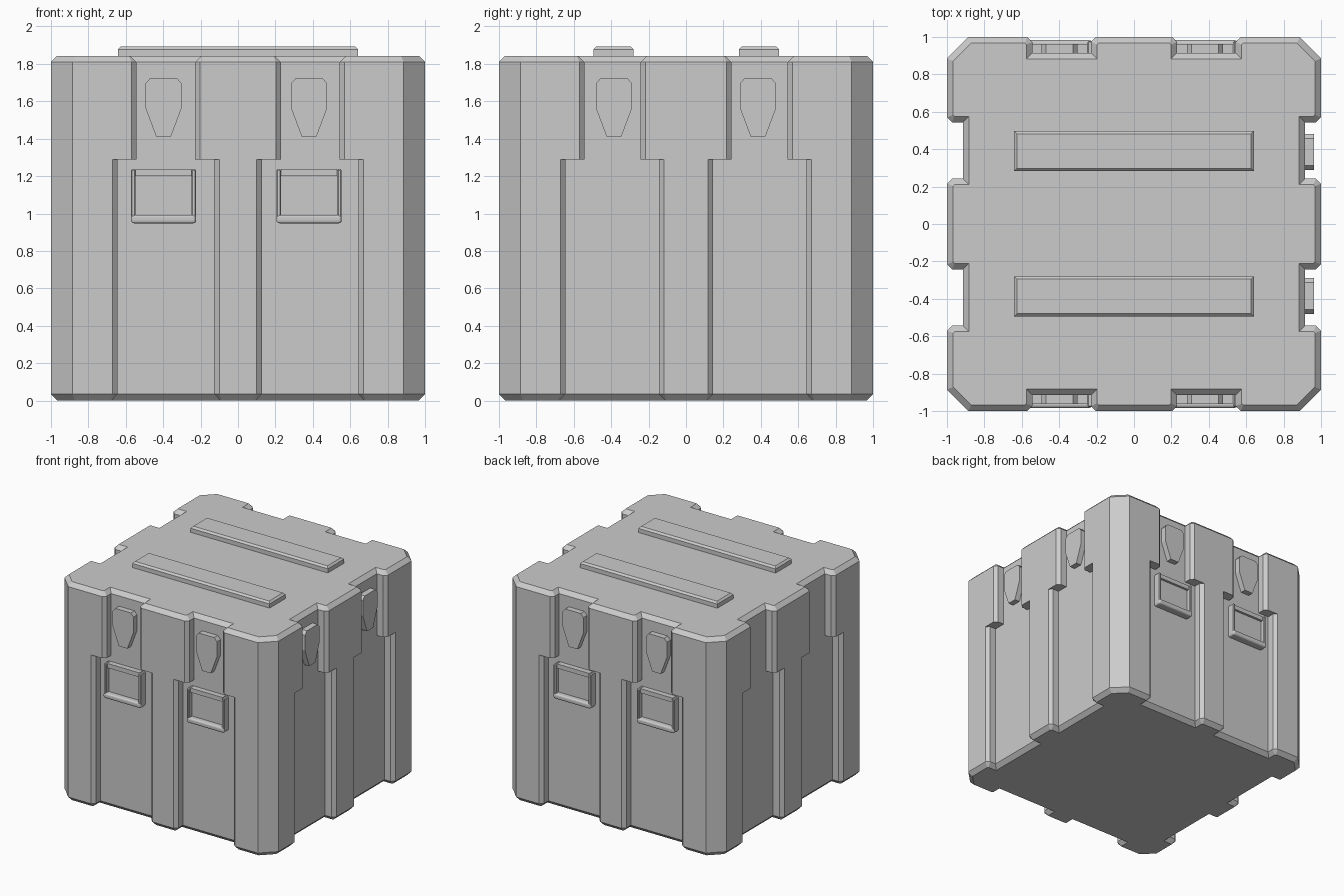
import bpy, bmesh
from mathutils import Matrix, Vector

if "Cube" in bpy.data.objects:
    bpy.data.objects.remove(bpy.data.objects["Cube"])

FLOOR = 0.915    # distance of the groove floors from the centre
BEV = 0.027      # chamfer on the groove lips
CORNER = 0.115   # chamfer on the vertical corners


def finish(name, bm, bevel=0.0, segments=1):
    mesh = bpy.data.meshes.new(name)
    bm.to_mesh(mesh)
    bm.free()
    obj = bpy.data.objects.new(name, mesh)
    bpy.context.collection.objects.link(obj)
    if bevel:
        mod = obj.modifiers.new("bevel", 'BEVEL')
        mod.width, mod.segments = bevel, segments
    return obj


def side(inner, outer):
    """Front edge of the plan outline, left to right, with two grooves."""
    half = [(inner - BEV, -1), (inner, -1 + BEV), (inner, -FLOOR),
            (outer, -FLOOR), (outer, -1 + BEV), (outer + BEV, -1), (1 - CORNER, -1)]
    return [Vector((-x, y)) for x, y in reversed(half)] + [Vector(p) for p in half]


def outline(front, flank):
    """Whole plan outline, counter-clockwise, one side per quarter turn."""
    pts = []
    for i in range(4):
        turn = Matrix.Rotation(i * 1.5707963268, 2)
        pts += [turn @ p for p in side(*(flank if i % 2 else front))]
    return pts


def inset(pts, d):
    """Mitred inset of a counter-clockwise outline."""
    out = []
    for i, p in enumerate(pts):
        a = (p - pts[i - 1]).normalized()
        b = (pts[(i + 1) % len(pts)] - p).normalized()
        na, nb = Vector((-a.y, a.x)), Vector((-b.y, b.x))
        out.append(p + (na + nb) * (d / (1 + na.dot(nb))))
    return out


# Crate body: wide grooves below, narrow grooves in the lid
low = outline((0.127, 0.643), (0.145, 0.645))
high = outline((0.23, 0.543), (0.243, 0.543))
levels = [(0, inset(low, 0.033)), (0.035, low), (1.29, low),
          (1.29, high), (1.81, high), (1.843, inset(high, 0.033))]
bm = bmesh.new()
rings = [[bm.verts.new((p.x, p.y, z)) for p in pts] for z, pts in levels]
n = len(low)
for r0, r1 in zip(rings, rings[1:]):
    for i in range(n):
        j = (i + 1) % n
        bm.faces.new((r0[i], r0[j], r1[j], r1[i]))
bm.faces.new(rings[0][::-1])
bm.faces.new(rings[-1])
flat = [f for f in bm.faces if f.calc_area() < 1e-6]
bmesh.ops.delete(bm, geom=flat, context='FACES_ONLY')
finish("crate_body", bm)


def prism(name, pts, w0, w1, frame, bevel=0.0, segments=1):
    """Extrude a (u, v) polygon from depth w0 to w1 in a side's frame."""
    bm = bmesh.new()
    a, b = [[bm.verts.new(frame @ Vector((u, v, w))) for u, v in pts] for w in (w0, w1)]
    bm.faces.new(a[::-1])
    bm.faces.new(b)
    for i in range(len(pts)):
        j = (i + 1) % len(pts)
        bm.faces.new((a[i], a[j], b[j], b[i]))
    bmesh.ops.recalc_face_normals(bm, faces=bm.faces)
    return finish(name, bm, bevel, segments)


def rect(u0, u1, v0, v1):
    return [(u0, v0), (u1, v0), (u1, v1), (u0, v1)]


# Side frames: u along the side, v up, w outward
FRONT = Matrix(((1, 0, 0), (0, 0, -1), (0, 1, 0)))
BACK = Matrix(((1, 0, 0), (0, 0, 1), (0, 1, 0)))
RIGHT = Matrix(((0, 0, 1), (1, 0, 0), (0, 1, 0)))


def clasp(name, c, frame):
    half = [(0.04, 1.413), (0.097, 1.565), (0.097, 1.695), (0.072, 1.723)]
    pts = [(c + u, v) for u, v in half] + [(c - u, v) for u, v in reversed(half)]
    prism(name, pts, FLOOR - 0.01, 0.963, frame)


def handle(name, c, frame):
    base = FLOOR - 0.01
    prism(name + "_plate", rect(c - 0.16, c + 0.16, 0.97, 1.22), base, 0.94, frame)
    for s, tag in ((-1, "left"), (1, "right")):
        u = sorted((c + s * 0.15, c + s * 0.174))
        prism(name + "_arm_" + tag, rect(*u, 0.96, 1.237), base, 0.978, frame, 0.006)
    prism(name + "_hinge", rect(c - 0.15, c + 0.15, 1.2, 1.237), base, 0.96, frame)
    prism(name + "_grip", rect(c - 0.174, c + 0.174, 0.948, 0.993), base, 0.983,
          frame, 0.015, 3)


# Clasps and handles on front and back, clasps only on the right
for tag, frame in (("front", FRONT), ("back", BACK)):
    for i, c in enumerate((-0.398, 0.38)):
        clasp(f"{tag}_clasp_{i}", c, frame)
        handle(f"{tag}_handle_{i}", c, frame)
for i, c in enumerate((-0.385, 0.385)):
    clasp(f"right_clasp_{i}", c, RIGHT)

# Raised stacking rails on the lid, with chamfered upper edges
TOP = Matrix.Identity(3)
for i, y in enumerate((-0.387, 0.39)):
    bm = bmesh.new()
    rails = [(1.835, 0), (1.878, 0), (1.893, 0.015)]
    loops = [[bm.verts.new((u, v, z)) for u, v in
              rect(-0.641 + d, 0.641 - d, y - 0.107 + d, y + 0.107 - d)] for z, d in rails]
    for r0, r1 in zip(loops, loops[1:]):
        for k in range(4):
            m = (k + 1) % 4
            bm.faces.new((r0[k], r0[m], r1[m], r1[k]))
    bm.faces.new(loops[0][::-1])
    bm.faces.new(loops[-1])
    finish(f"lid_rail_{i}", bm)
